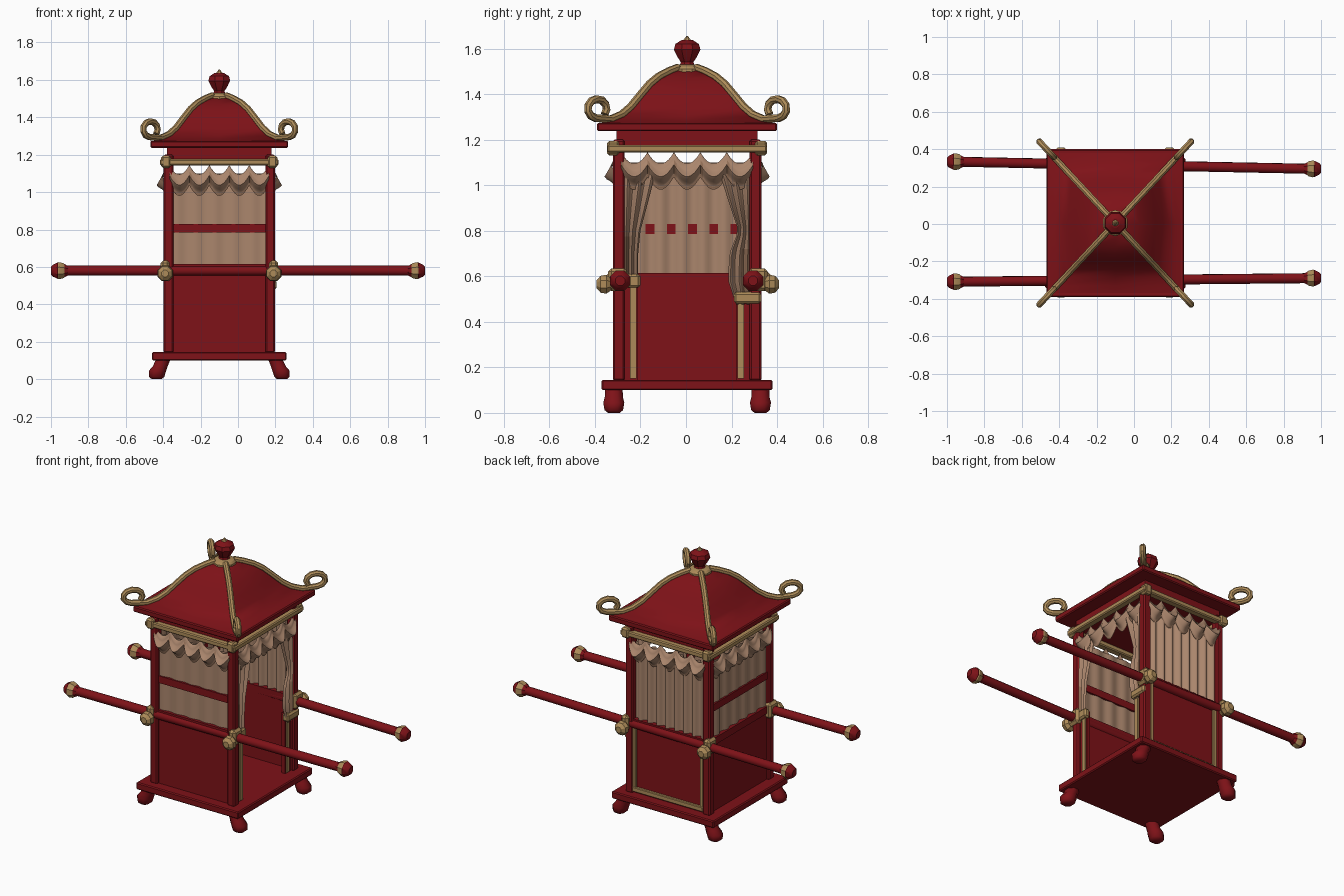
import bpy, bmesh, math
from mathutils import Vector

if "Cube" in bpy.data.objects:
    bpy.data.objects.remove(bpy.data.objects["Cube"])

CX, CY, HX, HY = -0.10, 0.005, 0.272, 0.30      # cabin centre, post offsets


def material(name, rgb):
    m = bpy.data.materials.new(name)
    m.diffuse_color = (*rgb, 1)
    m.use_nodes = True
    m.node_tree.nodes["Principled BSDF"].inputs["Base Color"].default_value = m.diffuse_color
    return m


RED = material("lacquer red", (0.21, 0.006, 0.009))
GOLD = material("dull gold", (0.42, 0.26, 0.10))
CLOTH = material("tan cloth", (0.40, 0.235, 0.15))
SHADE = material("brown cloth", (0.29, 0.16, 0.095))


def finish(name, bm, mats, smooth=None):
    bmesh.ops.recalc_face_normals(bm, faces=bm.faces)
    me = bpy.data.meshes.new(name)
    bm.to_mesh(me)
    bm.free()
    ob = bpy.data.objects.new(name, me)
    bpy.context.collection.objects.link(ob)
    for m in mats if isinstance(mats, list) else [mats]:
        me.materials.append(m)
    if smooth:
        bpy.ops.object.select_all(action='DESELECT')
        ob.select_set(True)
        bpy.context.view_layer.objects.active = ob
        bpy.ops.object.shade_smooth_by_angle(angle=math.radians(smooth))
    return ob


def box(name, x0, x1, y0, y1, z0, z1, mat, bevel=0.0):
    bm = bmesh.new()
    bmesh.ops.create_cube(bm, size=1)
    for v in bm.verts:
        v.co = Vector(((x0 + x1) / 2 + v.co.x * (x1 - x0),
                       (y0 + y1) / 2 + v.co.y * (y1 - y0),
                       (z0 + z1) / 2 + v.co.z * (z1 - z0)))
    if bevel:
        bmesh.ops.bevel(bm, geom=bm.edges[:], offset=bevel, segments=1, affect='EDGES')
    return finish(name, bm, mat)


def loft(name, rings, mat, smooth=None):
    """Skin a list of equal-length point rings and cap both ends."""
    bm = bmesh.new()
    rows = [[bm.verts.new(p) for p in r] for r in rings]
    n = len(rows[0])
    for a, b in zip(rows, rows[1:]):
        for i in range(n):
            bm.faces.new((a[i], a[(i + 1) % n], b[(i + 1) % n], b[i]))
    bm.faces.new(rows[0])
    bm.faces.new(rows[-1])
    return finish(name, bm, mat, smooth)


def tube(name, pts, radii, mat, sides=8, side_axis=None, smooth=40):
    """Sweep a circle along points; one radius per point."""
    pts = [Vector(p) for p in pts]
    rings = []
    for i, p in enumerate(pts):
        t = (pts[min(i + 1, len(pts) - 1)] - pts[max(i - 1, 0)]).normalized()
        a = Vector(side_axis) if side_axis else t.orthogonal().normalized()
        b = t.cross(a).normalized()
        rings.append([p + radii[i] * (a * math.cos(k) + b * math.sin(k))
                      for k in (2 * math.pi * (j + .5) / sides for j in range(sides))])
    return loft(name, rings, mat, smooth)


def side_point(side, u, out, z):
    """Point on a cabin wall: u along it, out away from it."""
    return {"front": (CX + u, CY - HY - out, z), "back": (CX + u, CY + HY + out, z),
            "left": (CX - HX - out, CY + u, z), "right": (CX + HX + out, CY + u, z)}[side]


def sheet(name, side, fn, nu, nv, shade=None):
    """Cloth grid: fn(s, t) gives (u, out, z); shade(s, t) picks brown faces."""
    bm = bmesh.new()
    g = [[bm.verts.new(side_point(side, *fn(i / nu, j / nv))) for i in range(nu + 1)]
         for j in range(nv + 1)]
    for j in range(nv):
        for i in range(nu):
            f = bm.faces.new((g[j][i], g[j][i + 1], g[j + 1][i + 1], g[j + 1][i]))
            f.material_index = int(bool(shade and shade((i + .5) / nu, (j + .5) / nv)))
    return finish(name, bm, [CLOTH, SHADE], 60)


def wall_box(name, side, u0, u1, o0, o1, z0, z1, mat, bevel=0.0):
    a, b = side_point(side, u0, o0, z0), side_point(side, u1, o1, z1)
    lo, hi = [min(p) for p in zip(a, b)], [max(p) for p in zip(a, b)]
    return box(name, lo[0], hi[0], lo[1], hi[1], lo[2], hi[2], mat, bevel)


# base plate and corner feet, posts, gold post caps
box("base_plate", CX - .36, CX + .36, CY - .375, CY + .375, .10, .145, RED, .006)
for sx in (-1, 1):
    for sy in (-1, 1):
        rings = []
        for z, ox, r in ((.0, .335, .028), (.012, .335, .044), (.045, .33, .05),
                         (.07, .315, .043), (.105, .30, .042)):
            c = Vector((CX + sx * ox, CY + sy * .322, z))
            rings.append([c + Vector((r * math.cos(a), r * math.sin(a), 0))
                          for a in (math.pi * (k + .5) / 4 for k in range(8))])
        loft("foot", rings, RED, 50)
        px, py = CX + sx * HX, CY + sy * HY
        box("corner_post", px - .026, px + .026, py - .026, py + .026, .14, 1.2, RED, .008)
        qx, qy = CX + sx * .285, CY + sy * .325
        box("frieze_corner_knob", qx - .026, qx + .026, qy - .026, qy + .026, 1.13, 1.195, GOLD, .01)

# frieze and gold band below the roof
box("frieze", CX - .28, CX + .28, CY - .31, CY + .31, 1.175, 1.24, RED)
for side, w in (("front", HX + .035), ("back", HX + .035), ("left", HY + .05), ("right", HY + .05)):
    wall_box("gold_band", side, -w, w, .0, .045, 1.143, 1.176, GOLD, .006)

# closed walls: lower panel, top rail and curtain; the right side is the doorway
for side, w in (("front", HX), ("back", HX), ("left", HY)):
    wall_box("lower_panel", side, -w, w, -.012, .008, .14, .60, RED)
    wall_box("wall_rail", side, -w, w, -.018, .018, .57, .615, RED)
    amp, waves = {"front": (.004, 5), "back": (.014, 8), "left": (.008, 6)}[side]
    sheet(side + "_curtain", side,
          lambda s, t: ((2 * s - 1) * (w - .02), amp * math.sin(s * waves * 2 * math.pi), .61 + .49 * t),
          waves * 8, 4)
wall_box("front_stripe", "front", -HX + .02, HX - .02, -.009, .011, .785, .83, RED)
wall_box("left_stripe", "left", -HY + .02, HY - .02, .002, .014, .785, .83, RED)

# gold frame on the back panel
for s in (-1, 1):
    wall_box("back_frame_side", "back", s * .225, s * .25, .005, .022, .16, .57, GOLD, .004)
wall_box("back_frame_bottom", "back", -.25, .25, .005, .026, .155, .185, GOLD, .004)

# doorway jambs with gold strips and curtain ties
for s, top in ((-1, .60), (1, .53)):
    wall_box("door_jamb", "right", s * .215, s * .29, -.018, .006, .14, top, RED)
    wall_box("door_strip", "right", s * .222, s * .25, .0, .014, .15, top, GOLD)
wall_box("front_curtain_tie", "right", -.27, -.205, -.01, .03, .55, .61, GOLD, .01)
wall_box("back_curtain_tie", "right", .205, .325, -.01, .035, .48, .53, GOLD, .01)


# tied drapes at the doorway: edge position from top to bottom
def drape(name, sgn, edges):
    def fn(s, t):
        k = min(int(t * (len(edges) - 1)), len(edges) - 2)
        f = t * (len(edges) - 1) - k
        z, inner = (a + (b - a) * f for a, b in zip(edges[k], edges[k + 1]))
        return (sgn * (.275 + (inner - .275) * s), .012 + .014 * math.sin(s * 5 * math.pi), z)
    sheet(name, "right", fn, 20, 16, lambda s, t: s < .4 and t > .55)


drape("front_drape", -1, ((1.09, .13), (.95, .165), (.80, .205), (.70, .215), (.57, .215)))
drape("back_drape", 1, ((1.09, .13), (.95, .175), (.80, .225), (.70, .185), (.58, .18), (.475, .215)))

# swagged valance on all four sides, hung from points under the band
for side, w, n in (("front", HX - .005, 5), ("back", HX - .005, 5), ("left", HY - .01, 5), ("right", HY - .01, 5)):
    def swag(s, t):
        c = abs(math.sin(s * n * math.pi))                  # 0 at ties, 1 mid swag
        top = 1.095 + .05 * abs(((s * n * 2) % 2) - 1) ** 2
        bottom = 1.035 - .055 * c
        out = .012 + (.022 + .03 * c) * math.sin(math.pi * min(1, t * 1.1)) * (.75 + .25 * math.cos(t * 12))
        return ((2 * s - 1) * w, out, top + (bottom - top) * t)
    sheet(side + "_valance", side, swag, n * 10, 10, lambda s, t: t > .9 or ((s * n) % 1 < .12 and t > .3))

# carrying poles with knobs, gold collars and post brackets
for name, ya, yb in (("front_pole", -.305, -.285), ("back_pole", .33, .29)):
    sy = math.copysign(1, ya)
    P = lambda x: (x, ya + (yb - ya) * (x + 1) / 2 + sy * .004, .58)
    tube(name, [P(-.97), P(.97)], [.027, .027], RED, 10)
    for s in (-1, 1):
        tube(name + "_knob", [P(s * x) for x in (.91, .935, .965, .99, 1.0)],
             [.028, .042, .047, .034, .022], RED, 8, smooth=30)
        tube(name + "_collar", [P(s * x) for x in (.925, .935, .958, .965)],
             [.036, .044, .049, .046], GOLD, 8, smooth=30)
        x, y = CX + s * (HX + .018), P(CX)[1]
        box("pole_bracket", x - .024, x + .024, y - .042, y + .042, .535, .635, GOLD, .014)
        tube("bracket_knot", [(x, y + sy * o, .565) for o in (.03, .05, .075, .092)],
             [.03, .045, .04, .02], GOLD, 8, smooth=30)

# roof: eave plate and ogee dome of square rings with slightly puffed sides
EX, EY = .368, .395
box("eave_plate", CX - EX, CX + EX, CY - EY, CY + EY, 1.237, 1.274, RED, .006)
PROFILE = ((.97, 1.272), (.85, 1.283), (.73, 1.303), (.63, 1.337), (.52, 1.39),
           (.42, 1.437), (.32, 1.47), (.2, 1.495), (.1, 1.51))
rings = []
for s, z in PROFILE:
    m = 1 + .14 * max(0, 1 - abs(s - .55) / .38)
    rings.append([(CX + a * EX * s, CY + b * EY * s, z) for a, b in
                  ((-1, -1), (0, -1), (1, -1), (m, 0), (1, 1), (0, 1), (-1, 1), (-m, 0))])
loft("roof", rings, RED, 35)

# gold ridges ending in curled loops at the corners
curl = [(1.0 + .105 * math.cos(a), 1.336 + .042 * math.sin(a))
        for a in (math.radians(-80 + 33 * k) for k in range(10))]
path = [(s, z + .006) for s, z in reversed(PROFILE)][:-1] + curl
for sx in (-1, 1):
    for sy in (-1, 1):
        across = Vector((-sy * EY, sx * EX, 0)).normalized()
        tube("roof_ridge", [(CX + sx * EX * s, CY + sy * EY * s, z) for s, z in path],
             [.018] * len(path), GOLD, 8, across)

# finial
tube("finial_ring", [(CX, CY, z) for z in (1.498, 1.51, 1.522, 1.53)], [.07, .07, .06, .035], GOLD, 10, (1, 0, 0), 30)
tube("finial", [(CX, CY, z) for z in (1.515, 1.54, 1.565, 1.595, 1.62, 1.638)],
     [.04, .03, .047, .063, .056, .025], RED, 8, (1, 0, 0), 30)
tube("finial_tip", [(CX, CY, z) for z in (1.632, 1.645, 1.656)], [.022, .012, .003], GOLD, 8, (1, 0, 0), 30)
